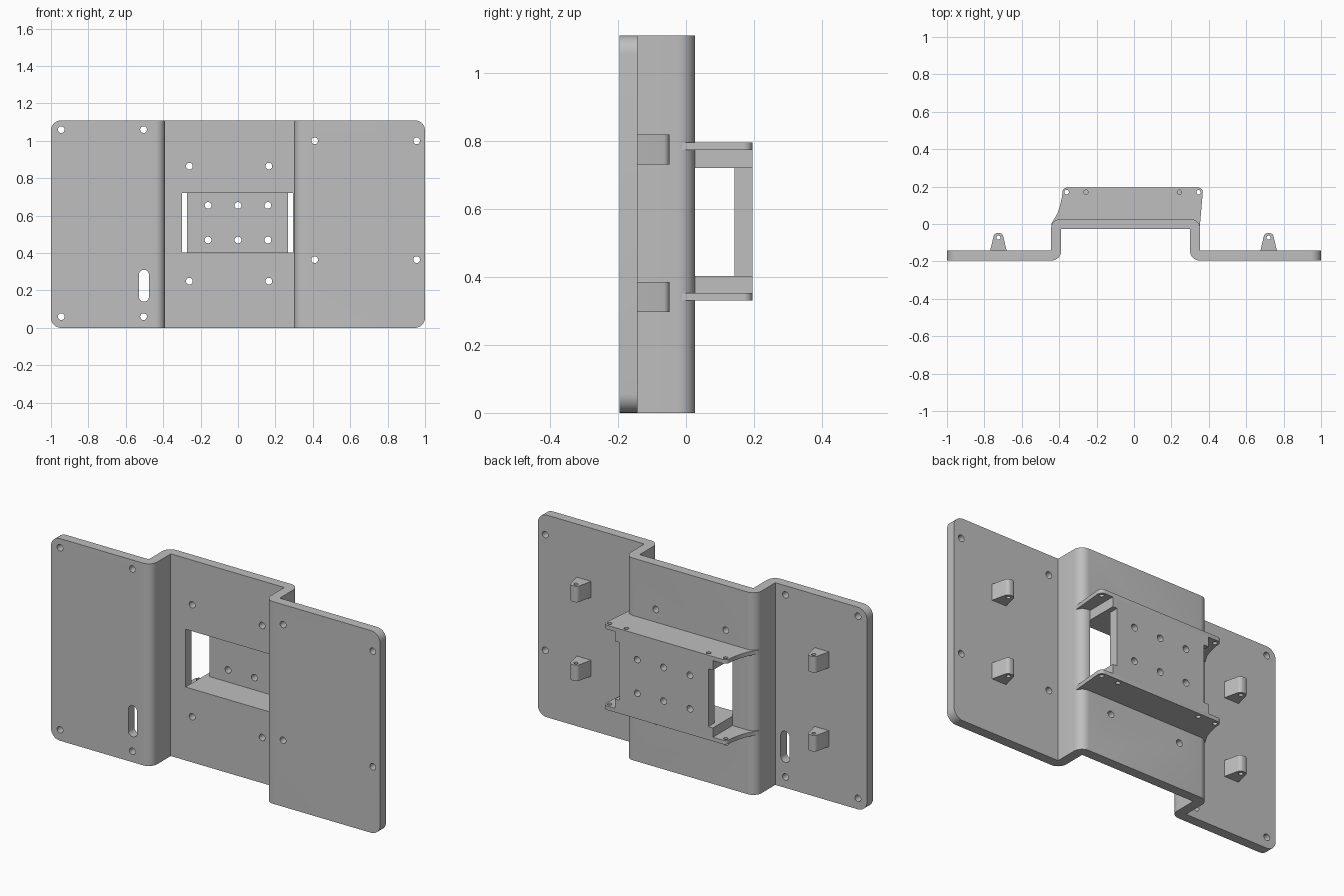
import bpy, bmesh, math
from mathutils import Vector

if "Cube" in bpy.data.objects:
    bpy.data.objects.remove(bpy.data.objects["Cube"])

grey = bpy.data.materials.new("Light grey")
grey.use_nodes = True
colour = (0.52, 0.52, 0.52, 1)
grey.diffuse_color = colour
grey.node_tree.nodes["Principled BSDF"].inputs["Base Color"].default_value = colour

H = 1.11     # bracket height
T = 0.053    # sheet thickness
FRONT = -0.195
BACK = 0.195


def rounded(corners, steps=8):
    """Outline from (x, y, radius) corners, with each corner filleted."""
    out = []
    for i, (x, y, r) in enumerate(corners):
        p = Vector((x, y))
        if not r:
            out.append(p)
            continue
        a = (Vector(corners[i - 1][:2]) - p).normalized()
        b = (Vector(corners[(i + 1) % len(corners)][:2]) - p).normalized()
        half = a.angle(b) / 2
        centre = p + (a + b).normalized() * (r / math.sin(half))
        start = p + a * (r / math.tan(half)) - centre
        end = p + b * (r / math.tan(half)) - centre
        sweep = start.angle_signed(end)
        for k in range(steps + 1):
            t = -sweep * k / steps
            out.append(centre + Vector((start.x * math.cos(t) - start.y * math.sin(t),
                                        start.x * math.sin(t) + start.y * math.cos(t))))
    return out


def rect(x0, x1, y0, y1, r=0):
    return rounded([(x0, y0, r), (x1, y0, r), (x1, y1, r), (x0, y1, r)])


def circle(x, y, r, n=24):
    return [Vector((x + r * math.cos(math.tau * k / n), y + r * math.sin(math.tau * k / n)))
            for k in range(n)]


def solid(name, outlines, lo, hi, axis="z"):
    """Extrude outlines: plan outlines along z, or elevation outlines along y."""
    bm = bmesh.new()
    for pts in outlines:
        place = (lambda p, d: (p.x, p.y, d)) if axis == "z" else (lambda p, d: (p.x, d, p.y))
        a = [bm.verts.new(place(p, lo)) for p in pts]
        b = [bm.verts.new(place(p, hi)) for p in pts]
        bm.faces.new(a)
        bm.faces.new(b[::-1])
        for i in range(len(a)):
            j = (i + 1) % len(a)
            bm.faces.new((a[i], b[i], b[j], a[j]))
    bmesh.ops.recalc_face_normals(bm, faces=bm.faces)
    mesh = bpy.data.meshes.new(name)
    bm.to_mesh(mesh)
    bm.free()
    mesh.materials.append(grey)
    ob = bpy.data.objects.new(name, mesh)
    bpy.context.collection.objects.link(ob)
    return ob


def activate(ob):
    bpy.ops.object.select_all(action="DESELECT")
    ob.select_set(True)
    bpy.context.view_layer.objects.active = ob


def cut(ob, tool, operation="DIFFERENCE"):
    activate(ob)
    mod = ob.modifiers.new("cut", "BOOLEAN")
    mod.operation, mod.solver, mod.object = operation, "EXACT", tool
    bpy.ops.object.modifier_apply(modifier=mod.name)
    bpy.data.objects.remove(tool)


def smooth(ob):
    activate(ob)
    bpy.ops.object.shade_smooth_by_angle(angle=math.radians(30))


# Folded sheet bracket
mid = T / 2
profile = rounded([
    (-1, FRONT, 0), (-0.39, FRONT, 0.05), (-0.39, -mid, 0), (0.3, -mid, 0),
    (0.3, FRONT, 0.05), (1, FRONT, 0), (1, FRONT + T, 0), (0.353, FRONT + T, 0),
    (0.353, mid, 0.05), (-0.443, mid, 0.05), (-0.443, FRONT + T, 0), (-1, FRONT + T, 0)])
bracket = solid("folded_bracket", [profile], 0, H)
cut(bracket, solid("corner_tool", [rect(-1, 1, 0, H, 0.055)], -0.5, 0.5, "y"), "INTERSECT")

# Screw holes, cable slot and central window
holes = [circle(x, z, 0.018) for xs, zs in (
    ((-0.945, -0.505), (0.06, 1.06)),
    ((0.41, 0.955), (0.365, 1.0)),
    ((-0.26, 0.165), (0.25, 0.865))) for x in xs for z in zs]
holes.append(rect(-0.53, -0.476, 0.14, 0.31, 0.0265))
holes.append(rect(-0.3, 0.295, 0.403, 0.72))
cut(bracket, solid("hole_tool", holes, -0.5, 0.5, "y"))
smooth(bracket)

# Rear plate of the central housing
plate = solid("rear_plate", [rect(-0.272, 0.268, 0.39, 0.73)], BACK - T, BACK, "y")
cut(plate, solid("plate_hole_tool", [circle(x, z, 0.018) for x in (-0.16, 0, 0.16)
                                     for z in (0.47, 0.655)], 0, 0.5, "y"))
smooth(plate)

# Housing walls and flared flanges, above and below the window
flange = rounded([(-0.44, -0.012, 0), (0.352, -0.012, 0), (0.37, BACK, 0.025),
                  (-0.38, BACK, 0.025), (-0.385, 0.145, 0), (-0.395, 0.1, 0),
                  (-0.41, 0.055, 0), (-0.44, 0.005, 0)])
for name, wall_z, flange_z in (("upper", (0.72, 0.775), (0.773, 0.795)),
                               ("lower", (0.35, 0.403), (0.33, 0.352))):
    solid(name + "_wall", [rect(-0.3, 0.295, 0.015, BACK)], *wall_z)
    wing = solid(name + "_flange", [flange], *flange_z)
    cut(wing, solid("wing_hole_tool", [circle(x, 0.17, 0.012)
                                       for x in (-0.36, -0.257, 0.243, 0.345)], 0, 1))
    smooth(wing)

# Drilled rear lugs on both side panels
base = FRONT + T
for side, x in (("right", -0.725), ("left", 0.72)):
    for level, z in (("lower", 0.297), ("upper", 0.73)):
        outline = rounded([(x - 0.045, base - 0.005, 0), (x + 0.045, base - 0.005, 0),
                           (x + 0.022, -0.049, 0.021), (x - 0.022, -0.049, 0.021)])
        lug = solid(f"{level}_{side}_lug", [outline], z, z + 0.088)
        cut(lug, solid("lug_hole_tool", [circle(x, -0.073, 0.011)], 0, 1))
        smooth(lug)
